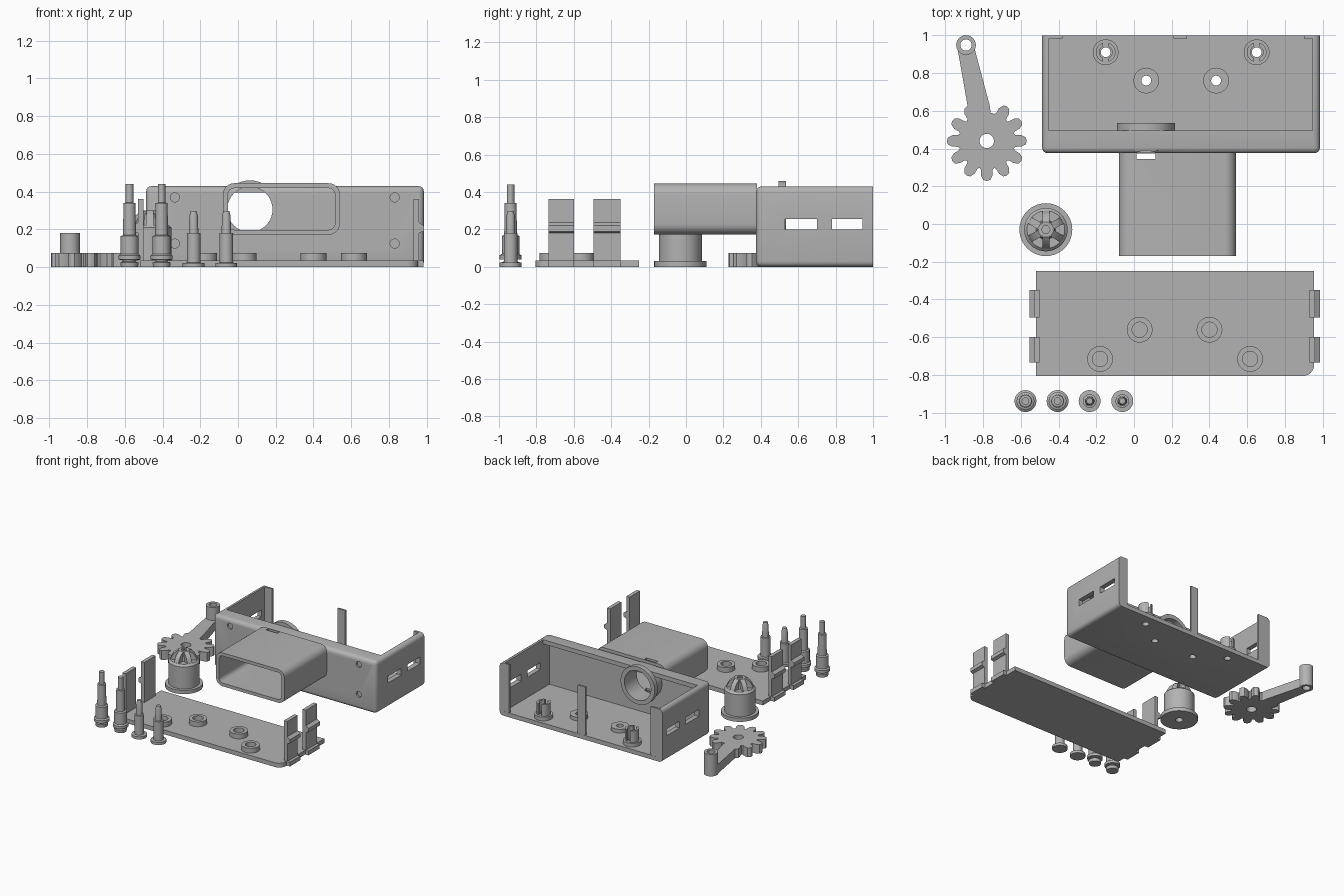
import bpy, bmesh, math
from mathutils import Matrix, Vector

if "Cube" in bpy.data.objects:
    bpy.data.objects.remove(bpy.data.objects["Cube"], do_unlink=True)

grey = bpy.data.materials.new("plain grey")
grey.use_nodes = True
COL = (0.45, 0.45, 0.45, 1)
grey.diffuse_color = COL
grey.node_tree.nodes["Principled BSDF"].inputs["Base Color"].default_value = COL


def finish(name, bm, loc=(0, 0, 0), rot=None):
    if rot:
        bm.transform(rot)
    bm.transform(Matrix.Translation(Vector(loc)))
    bmesh.ops.recalc_face_normals(bm, faces=bm.faces)
    me = bpy.data.meshes.new(name)
    bm.to_mesh(me)
    bm.free()
    me.materials.append(grey)
    ob = bpy.data.objects.new(name, me)
    bpy.context.collection.objects.link(ob)
    smooth(ob)
    return ob


def select(ob):
    bpy.ops.object.select_all(action='DESELECT')
    ob.select_set(True)
    bpy.context.view_layer.objects.active = ob


def smooth(ob):
    select(ob)
    bpy.ops.object.shade_smooth_by_angle(angle=math.radians(32))


def box(name, x, y, z, bevel=0, keep_back=False):
    bm = bmesh.new()
    bmesh.ops.create_cube(bm, size=1)
    for v in bm.verts:
        v.co = [r[0] if c < 0 else r[1] for c, r in zip(v.co, (x, y, z))]
    if bevel:
        edges = [e for e in bm.edges
                 if not (keep_back and all(v.co.y > y[1] - 0.01 for v in e.verts))]
        bmesh.ops.bevel(bm, geom=edges, offset=bevel, segments=4, profile=0.5, affect='EDGES')
    return finish(name, bm)


def prism(name, pts, z0, z1, loc=(0, 0, 0), rot=None):
    bm = bmesh.new()
    face = bm.faces.new([bm.verts.new((px, py, z0)) for px, py in pts])
    ext = bmesh.ops.extrude_face_region(bm, geom=[face])
    bmesh.ops.translate(bm, vec=(0, 0, z1 - z0),
                        verts=[g for g in ext["geom"] if isinstance(g, bmesh.types.BMVert)])
    return finish(name, bm, loc, rot)


def lathe(name, prof, loc=(0, 0, 0), rot=None, closed=False, n=40):
    bm = bmesh.new()
    vs = [bm.verts.new((r, 0, z)) for r, z in prof]
    pairs = list(zip(vs, vs[1:])) + ([(vs[-1], vs[0])] if closed else [])
    es = [bm.edges.new(p) for p in pairs]
    bmesh.ops.spin(bm, geom=vs + es, cent=(0, 0, 0), axis=(0, 0, 1),
                   angle=math.tau, steps=n, use_merge=False)
    bmesh.ops.remove_doubles(bm, verts=bm.verts, dist=0.0002)
    return finish(name, bm, loc, rot)


def ring(name, r0, r1, z0, z1, loc=(0, 0, 0), rot=None):
    return lathe(name, [(r0, z0), (r1, z0), (r1, z1), (r0, z1)], loc, rot, closed=True)


def rod(name, r, z0, z1, loc=(0, 0, 0), rot=None):
    return lathe(name, [(0, z0), (r, z0), (r, z1), (0, z1)], loc, rot)


def cut(ob, *cutters):
    for c in cutters:
        select(ob)
        m = ob.modifiers.new("cut", 'BOOLEAN')
        m.operation, m.solver, m.object = 'DIFFERENCE', 'EXACT', c
        bpy.ops.object.modifier_apply(modifier=m.name)
        bpy.data.objects.remove(c, do_unlink=True)
    smooth(ob)


def round_rect(x, y, r, n=6):
    pts = []
    for i, (cx, cy) in enumerate(((x[1] - r, y[1] - r), (x[0] + r, y[1] - r),
                                  (x[0] + r, y[0] + r), (x[1] - r, y[0] + r))):
        for k in range(n + 1):
            a = math.pi / 2 * (i + k / n)
            pts.append((cx + r * math.cos(a), cy + r * math.sin(a)))
    return pts


TO_Y = Matrix.Rotation(-math.pi / 2, 4, 'X')   # local z becomes y
STAND = Matrix.Rotation(math.pi / 2, 4, 'X')   # local y becomes z, z becomes -y
BORE = (0.063, 0, 0.306)

# Open-backed housing
housing = box("housing", (-0.487, 0.985), (0.375, 1), (0, 0.43), 0.03, True)
cut(housing,
    box("c", (-0.45, 0.945), (0.415, 1.1), (0.035, 0.395)),
    box("c", (-0.45, 0.945), (0.495, 1.1), (0.3, 0.6)),
    rod("c", 0.12, 0.3, 0.47, BORE, TO_Y))
for y in ((0.53, 0.70), (0.78, 0.945)):
    cut(housing, box("c", (-1, 1.5), y, (0.2, 0.255)))
for x in (-0.335, 0.83):
    for z in (0.125, 0.37):
        cut(housing, rod("c", 0.024, 0.3, 0.39, (x, 0, z), TO_Y))

# Floor bosses; the two rear ones are tall and split
for x, y, tall in ((-0.15, 0.91, True), (0.65, 0.91, True),
                   (0.065, 0.76, False), (0.435, 0.76, False)):
    cut(housing, rod("c", 0.026, -0.1, 0.1, (x, y, 0)))
    ring("floor_boss", 0.026, 0.068, 0.03, 0.065, (x, y, 0))
    if tall:
        post = ring("split_boss", 0.034, 0.052, 0.05, 0.16, (x, y, 0))
        cut(post, box("c", (x - 0.015, x + 0.015), (y - 0.1, y + 0.1), (0.066, 0.3)))

# Rear lips and centre post
for name, x in (("right_lip", (-0.46, -0.38)), ("left_lip", (0.9, 0.955)),
                ("rear_post", (0.21, 0.28))):
    box(name, x, (0.984, 0.999), (0.01, 0.43))

# Bore sleeve with collar
ring("bore_collar", 0.12, 0.154, 0.495, 0.535, BORE, TO_Y)
sleeve = ring("bore_sleeve", 0.12, 0.136, 0.39, 0.5, BORE, TO_Y)
cut(sleeve, box("c", (-1, 1), (0, 1), (0.428, 1)))

# Rectangular sleeve on the front
tube = prism("front_tube", round_rect((-0.08, 0.54), (0.172, 0.445), 0.06),
             -0.38, 0.17, rot=STAND)
cut(tube,
    prism("c", round_rect((-0.054, 0.514), (0.198, 0.419), 0.036), -0.5, 0.5, rot=STAND),
    box("c", (0.012, 0.115), (0.345, 0.374), (0.1, 0.5)))

# Lid plate with one rounded corner
corner = [(0.895 + 0.06 * math.sin(a), -0.745 - 0.06 * math.cos(a))
          for a in (math.pi / 16 * k for k in range(9))]
prism("lid_plate", [(-0.52, -0.25), (-0.52, -0.805)] + corner + [(0.955, -0.25)], 0, 0.035)
for x, y in ((-0.18, -0.715), (0.03, -0.56), (0.40, -0.56), (0.615, -0.715)):
    ring("lid_boss", 0.04, 0.068, 0.03, 0.075, (x, y, 0))

# Snap clips with hooks, mirrored about the lid centre
for side in (-1, 1):
    def span(a, b):
        return sorted((0.215 + side * a, 0.215 + side * b))
    for y in ((-0.735, -0.6), (-0.495, -0.35)):
        box("clip", span(0.715, 0.745), y, (0, 0.362))
        hook = [(0.215 + side * a, z) for a, z in
                ((0.74, 0.18), (0.77, 0.19), (0.77, 0.22), (0.74, 0.24))]
        prism("clip_hook", hook, -y[1], -y[0], rot=STAND)
        box("clip_foot", span(0.74, 0.768), y, (0, 0.035))

# Gear lever
gear_pts = []
for k in range(12):
    for off, r in ((-0.26, 0.148), (-0.2, 0.155), (-0.165, 0.185), (-0.09, 0.207),
                   (0, 0.212), (0.09, 0.207), (0.165, 0.185), (0.2, 0.155)):
        a = k * math.tau / 12 + off
        r = min(r, 0.15) if k == 3 else r
        gear_pts.append((r * math.cos(a), r * math.sin(a)))
gear = prism("lever_gear", gear_pts, 0, 0.075, (-0.78, 0.44, 0))
cut(gear, rod("c", 0.038, -0.1, 0.2, (-0.78, 0.44, 0)))
prism("lever_arm", [(-0.87, 0.56), (-0.755, 0.56), (-0.765, 0.63), (-0.845, 0.93),
                    (-0.89, 0.915), (-0.935, 0.93)], 0, 0.075)
ring("lever_handle", 0.03, 0.052, 0, 0.18, (-0.89, 0.948, 0))

# Knob with six sloping ribs
KNOB = (-0.467, -0.03, 0)
lathe("knob_body", [(0, 0.06), (0.028, 0.06), (0.028, 0), (0.14, 0), (0.14, 0.03),
                    (0.115, 0.03), (0.115, 0.21), (0.1, 0.225), (0, 0.225)], KNOB)
lathe("knob_core", [(0, 0.2), (0.055, 0.2), (0.045, 0.285), (0, 0.29)], KNOB)
for k in range(6):
    turn = Matrix.Rotation(math.tau * (k + 0.5) / 6, 4, 'Z') @ STAND
    prism("knob_rib", [(0.02, 0.2), (0.102, 0.2), (0.098, 0.235), (0.075, 0.275),
                       (0.04, 0.3), (0.02, 0.3)], -0.019, 0.019, KNOB, turn)

# Turned pins: two tall, two short
TALL = [(0, 0), (0.045, 0), (0.048, 0.025), (0.032, 0.03), (0.032, 0.038), (0.058, 0.04),
        (0.058, 0.062), (0.047, 0.07), (0.047, 0.165), (0.034, 0.17), (0.032, 0.34),
        (0.02, 0.342), (0.02, 0.44), (0, 0.44)]
SHORT = [(0, 0), (0.058, 0), (0.058, 0.022), (0.036, 0.024), (0.036, 0.18), (0.025, 0.182),
         (0.023, 0.27), (0.016, 0.298), (0, 0.298)]
for i, x in enumerate((-0.575, -0.405, -0.235, -0.062)):
    lathe("tall_pin" if i < 2 else "short_pin", TALL if i < 2 else SHORT,
          (x, -0.938, 0), n=28)
